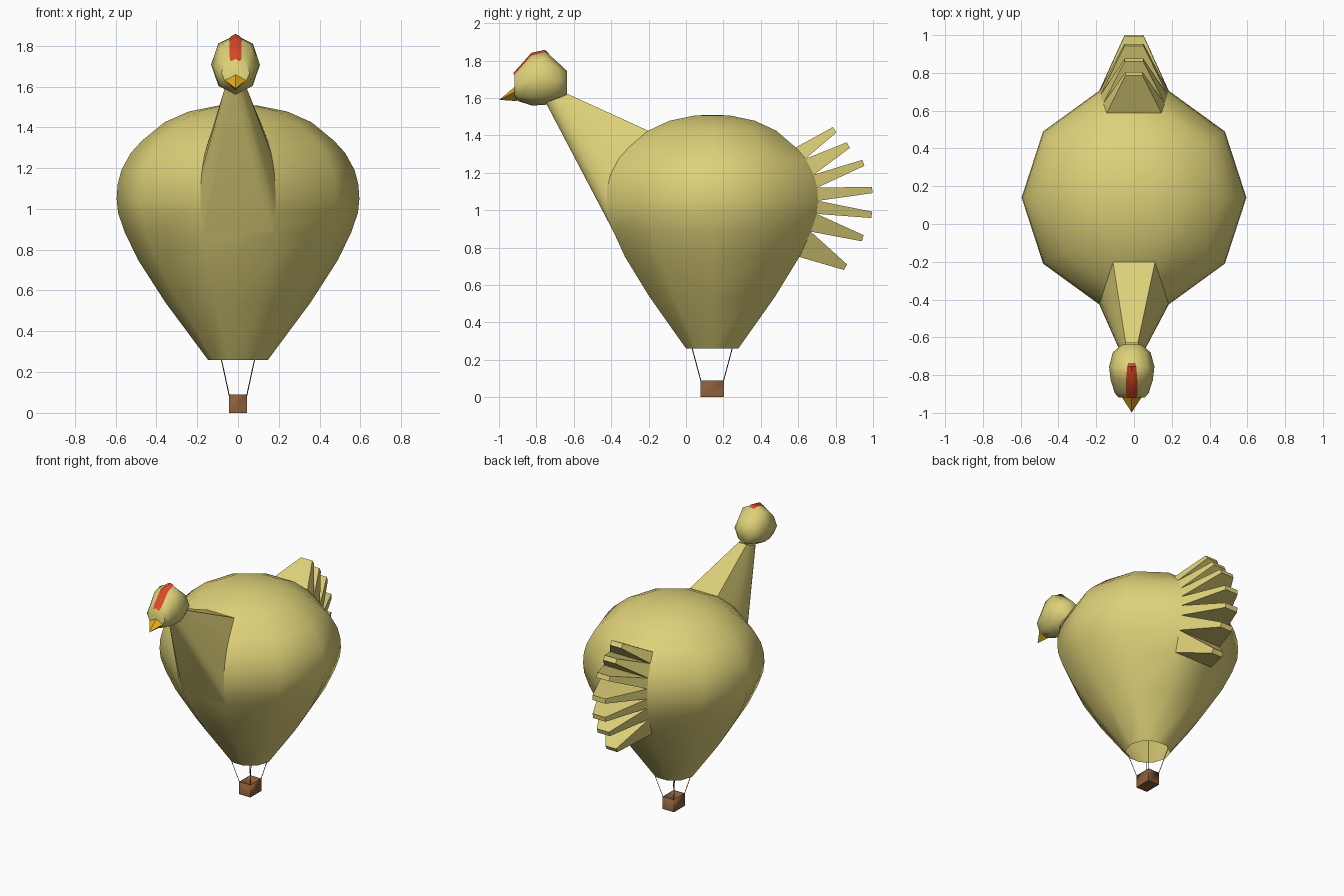
import bpy, bmesh, math
from mathutils import Vector

if "Cube" in bpy.data.objects:
    bpy.data.objects.remove(bpy.data.objects["Cube"])


def material(name, rgb):
    m = bpy.data.materials.new(name)
    m.diffuse_color = (*rgb, 1)
    m.use_nodes = True
    m.node_tree.nodes["Principled BSDF"].inputs["Base Color"].default_value = m.diffuse_color
    return m


CREAM = material("straw yellow", (0.73, 0.64, 0.19))
BROWN = material("wicker brown", (0.25, 0.11, 0.042))
DARK = material("rope dark brown", (0.10, 0.06, 0.03))
RED = material("comb red", (0.70, 0.065, 0.02))
GOLD = material("beak gold", (0.75, 0.40, 0.01))


def build(name, verts, faces, mat, angle=50):
    me = bpy.data.meshes.new(name)
    me.from_pydata([tuple(v) for v in verts], [], faces)
    bm = bmesh.new()
    bm.from_mesh(me)
    bmesh.ops.remove_doubles(bm, verts=bm.verts, dist=1e-5)
    bmesh.ops.recalc_face_normals(bm, faces=bm.faces)
    for f in bm.faces:
        f.smooth = True
    bm.to_mesh(me)
    bm.free()
    me.set_sharp_from_angle(angle=math.radians(angle))
    me.materials.append(mat)
    ob = bpy.data.objects.new(name, me)
    bpy.context.collection.objects.link(ob)
    return ob


def loft(rings):
    """Quads between closed rings of equal length."""
    n = len(rings[0])
    verts = [v for r in rings for v in r]
    faces = [(i * n + j, i * n + (j + 1) % n, (i + 1) * n + (j + 1) % n, (i + 1) * n + j)
             for i in range(len(rings) - 1) for j in range(n)]
    return verts, faces


# Balloon envelope: ten-sided revolve (radius, height), open at the bottom
CY, N = 0.14, 10
PROFILE = [(.147, .26), (.355, .54), (.49, .75), (.555, .885), (.588, .98), (.595, 1.05),
           (.59, 1.12), (.572, 1.19), (.525, 1.275), (.47, 1.335), (.36, 1.425),
           (.24, 1.478), (.1, 1.506)]


def body_point(row, k):
    r, z = PROFILE[row]
    a = math.tau * k / N
    return Vector((r * math.cos(a), CY + r * math.sin(a), z))


verts, faces = loft([[body_point(i, k) for k in range(N)] for i in range(len(PROFILE))])
TAIL_ROWS, NECK_ROWS = range(2, 9), range(3, 10)
# leave out the panels that the tail (column 2) and neck (column 7) grow from
faces = [f for n, f in enumerate(faces)
         if not (n % N == 2 and n // N in TAIL_ROWS) and not (n % N == 7 and n // N in NECK_ROWS)]
verts.append((0, CY, 1.51))
last = (len(PROFILE) - 1) * N
faces += [(last + j, last + (j + 1) % N, len(verts) - 1) for j in range(N)]
build("balloon_envelope", verts, faces, CREAM, 60)

# Tail feathers: each back panel drawn out to a small tip (y, z)
TIPS = [(.853, .695), (.945, .85), (.993, .975), (.996, 1.108), (.948, 1.253), (.868, 1.348), (.795, 1.43)]
for n, (row, tip) in enumerate(zip(TAIL_ROWS, TIPS)):
    root = [body_point(row, 2), body_point(row, 3), body_point(row + 1, 3), body_point(row + 1, 2)]
    mid = sum(root, Vector()) / 4
    d = (Vector((0, *tip)) - mid).normalized()
    up = Vector((0, -d.z, d.y)) * 0.017
    t = Vector((0, *tip))
    w = Vector((root[0].x * 0.28, 0, 0))
    end = [t + w - up, t - w - up, t - w + up, t + w + up]
    v, f = loft([root, end])
    build(f"tail_feather_{n + 1}", v, f + [(4, 5, 6, 7)], CREAM, 40)

# Neck: loft from the front panel outline up to the back of the head
HX = -0.012
rows = range(3, 11)
base_l = [body_point(i, 7) for i in rows]
base_r = [body_point(i, 8) for i in rows]
top_l, top_r = [], []
for i in range(8):
    t = i / 7
    hw = 0.02 + 0.012 * t + 0.025 * math.sin(math.pi * t)
    y, z = -0.75 + 0.12 * t, 1.575 + 0.045 * t
    top_l.append(Vector((HX - hw, y, z)))
    top_r.append(Vector((HX + hw, y, z)))
v, f = loft([base_l + base_r[::-1], top_l + top_r[::-1]])
build("neck", v, f, CREAM, 50)

# Head: octagonal rings from front to back (y, low z, high z, half width)
RINGS = [(-.918, 1.60, 1.735, .07), (-.895, 1.582, 1.757, .09), (-.825, 1.56, 1.837, .112),
         (-.755, 1.562, 1.853, .12), (-.68, 1.592, 1.785, .10), (-.637, 1.62, 1.745, .05)]
rings = []
for y, lo, hi, hw in RINGS:
    rings.append([(HX + hw * math.cos(k * math.tau / 8), y,
                   (lo + hi) / 2 + (hi - lo) / 2 * math.sin(k * math.tau / 8)) for k in range(8)])
v, f = loft(rings)
build("head", v, f + [tuple(range(8)), tuple(range(40, 48))], CREAM, 50)

# Comb: thin red plate lying over the crown
v, f = [], []
for y, z, w in [(-.922, 1.735, .024), (-.899, 1.76, .03), (-.827, 1.841, .03), (-.755, 1.857, .024), (-.735, 1.839, .018)]:
    v += [(HX - w, y, z - w * .48), (HX, y, z), (HX + w, y, z - w * .48)]
for i in range(4):
    for j in range(2):
        a = i * 3 + j
        f.append((a, a + 1, a + 4, a + 3))
build("comb", v, f, RED)

# Beak: four-sided pyramid
v = [(HX, -.897, 1.675), (HX - .07, -.89, 1.645), (HX, -.905, 1.583), (HX + .07, -.89, 1.645), (HX, -.998, 1.59)]
build("beak", v, [(0, 1, 4), (1, 2, 4), (2, 3, 4), (3, 0, 4), (0, 3, 2, 1)], GOLD, 30)

# Basket: open-topped box with thin walls
bx, by, h = 0.045, 0.062, 0.09
corners = [(-1, -1), (1, -1), (1, 1), (-1, 1)]
v, f = loft([[(sx * bx, CY + sy * by, z) for sx, sy in corners] for z in (0, h)])
basket = build("basket", v, f + [(3, 2, 1, 0)], BROWN, 30)
wall = basket.modifiers.new("wall", 'SOLIDIFY')
wall.thickness, wall.offset = 0.006, -1

# Ropes: basket corners up to the envelope mouth
for n, (sx, sy) in enumerate(corners):
    a = Vector((sx * (bx - .002), CY + sy * (by - .002), h - .005))
    b = Vector((sx * .082, CY + sy * .108, .265))
    s = 0.0025
    ring = [Vector((s, 0, 0)), Vector((0, s, 0)), Vector((-s, 0, 0)), Vector((0, -s, 0))]
    v, f = loft([[a + r for r in ring], [b + r for r in ring]])
    build(f"rope_{n + 1}", v, f + [(3, 2, 1, 0), (4, 5, 6, 7)], DARK, 30)
